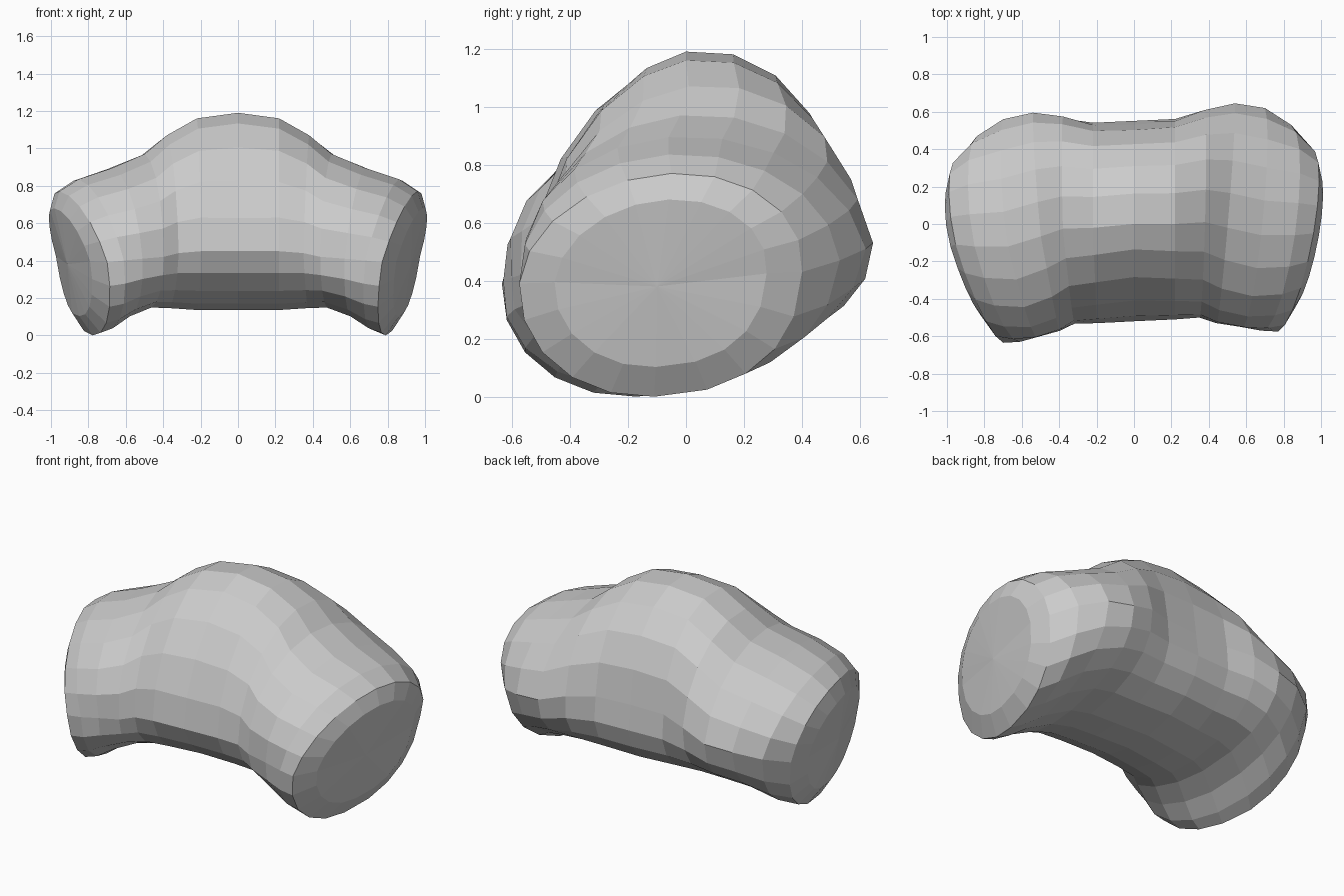
import bpy, bmesh, math
from mathutils import Vector

if "Cube" in bpy.data.objects:
    bpy.data.objects.remove(bpy.data.objects["Cube"])

SIDES = 20

# Cross-sections from the middle to the rim: front, back, top and bottom points
SECTIONS = [
    ((0.00, -0.52, 0.45), (0.00, 0.53, 0.60), (0.00, 0.00, 1.19), (0.00, 0.12, 0.14)),
    ((0.22, -0.51, 0.45), (0.22, 0.55, 0.60), (0.22, 0.00, 1.16), (0.22, 0.11, 0.14)),
    ((0.35, -0.50, 0.44), (0.38, 0.61, 0.58), (0.38, 0.01, 1.07), (0.38, 0.09, 0.15)),
    ((0.44, -0.53, 0.42), (0.54, 0.645, 0.53), (0.50, -0.02, 0.97), (0.49, 0.05, 0.15)),
    ((0.57, -0.55, 0.41), (0.70, 0.62, 0.51), (0.68, -0.06, 0.895), (0.62, -0.02, 0.10)),
    ((0.68, -0.57, 0.40), (0.84, 0.53, 0.47), (0.86, -0.06, 0.835), (0.72, -0.07, 0.03)),
    ((0.77, -0.575, 0.39), (0.94, 0.40, 0.43), (0.96, -0.05, 0.77), (0.79, -0.11, 0.00)),
]


def place(p, side):
    """Put a point on the right, or mirror it to the slightly more forward left end."""
    if side > 0:
        return p
    w = min(1.0, abs(p.x) / 0.65)
    x = p.x - 0.07 * w * max(0.0, -p.y) / 0.57
    return Vector((-x, p.y - 0.06 * w, p.z))


def ring(bm, section, side, inset=0.0, push=0.0):
    f, b, t, d = (Vector(p) for p in section)
    c = (f + b) / 2
    verts = []
    for i in range(SIDES):
        a = 2 * math.pi * i / SIDES
        ca, sa = math.cos(a), math.sin(a)
        # flatter upper front near the middle, fuller lower back
        e = 1.0
        if ca < -0.01 and sa > 0.01:
            e = 1.0 + 0.15 * max(0.0, 1 - abs(t.x) / 0.6)
        elif ca > 0.01 and sa < -0.01:
            e = 0.84
        u, v = abs(ca) ** e, abs(sa) ** e
        p = ((b if ca > 0 else f) - c) * u + ((t if sa > 0 else d) - c) * v
        p = c + p * (1 - inset) + Vector((push, 0, 0))
        verts.append(bm.verts.new(place(p, side)))
    return verts


bm = bmesh.new()

# Bent, bulging tube with a softened rim at each end
rings = [ring(bm, SECTIONS[-1], -1, 0.25, 0.055)]
rings += [ring(bm, s, -1) for s in reversed(SECTIONS[1:])]
rings += [ring(bm, s, 1) for s in SECTIONS]
rings.append(ring(bm, SECTIONS[-1], 1, 0.25, 0.055))
for r0, r1 in zip(rings, rings[1:]):
    for i in range(SIDES):
        j = (i + 1) % SIDES
        bm.faces.new((r0[i], r0[j], r1[j], r1[i]))

# Domed fan caps
for r, side in ((rings[0], -1), (rings[-1], 1)):
    centre = bm.verts.new(place(Vector((0.925, -0.10, 0.38)), side))
    for i in range(SIDES):
        bm.faces.new((r[i], r[(i + 1) % SIDES], centre))

bmesh.ops.recalc_face_normals(bm, faces=bm.faces)
mesh = bpy.data.meshes.new("bent_cushion")
bm.to_mesh(mesh)
bm.free()
bpy.context.collection.objects.link(bpy.data.objects.new("bent_cushion", mesh))
